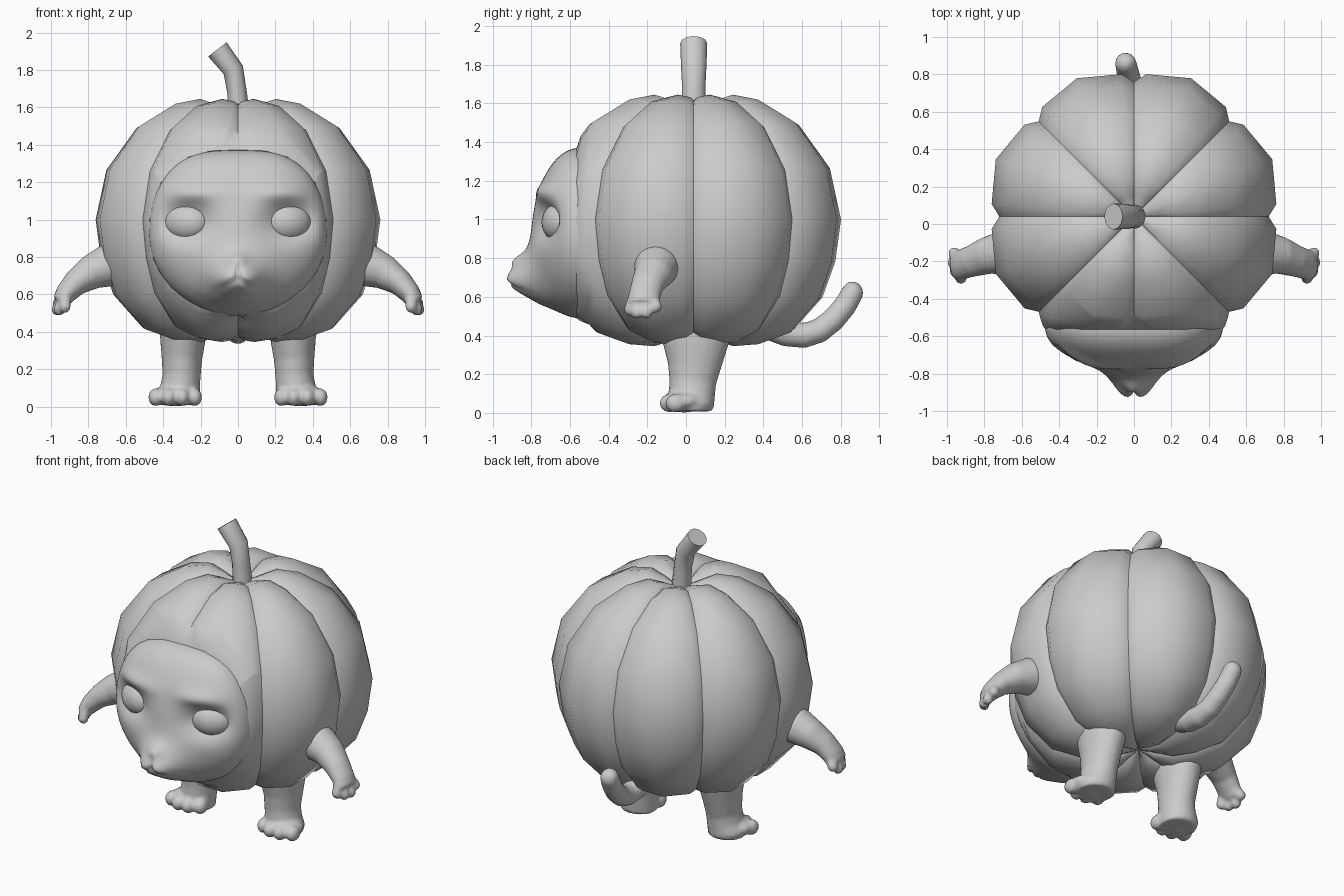
import bpy, bmesh, math
from mathutils import Vector, Matrix

if "Cube" in bpy.data.objects:
    bpy.data.objects.remove(bpy.data.objects["Cube"])

def finish(name, bm, fuse=0, mirror=False, angle=180):
    bmesh.ops.recalc_face_normals(bm, faces=bm.faces)
    me = bpy.data.meshes.new(name)
    bm.to_mesh(me)
    bm.free()
    ob = bpy.data.objects.new(name, me)
    bpy.context.collection.objects.link(ob)
    if fuse:
        m = ob.modifiers.new("fuse", 'REMESH')
        m.mode = 'VOXEL'
        m.voxel_size = fuse
        m.use_smooth_shade = True
        s = ob.modifiers.new("soften", 'SMOOTH')
        s.factor, s.iterations = 0.5, 4
    if mirror:
        ob.modifiers.new("mirror", 'MIRROR').use_mirror_merge = False
    bpy.ops.object.select_all(action='DESELECT')
    ob.select_set(True)
    bpy.context.view_layer.objects.active = ob
    if angle == 180:
        bpy.ops.object.shade_smooth()
    else:
        bpy.ops.object.shade_smooth_by_angle(angle=math.radians(angle))
    return ob

def bridge(bm, a, b):
    n = len(a)
    for i in range(n):
        bm.faces.new((a[i], a[(i + 1) % n], b[(i + 1) % n], b[i]))

def tube(bm, pts, side, n=16):
    """Elliptical tube: pts are (x, y, z, radius along side, other radius)."""
    rings, side = [], Vector(side)
    for i, p in enumerate(pts):
        c = Vector(p[:3])
        d = Vector(pts[min(i + 1, len(pts) - 1)][:3]) - Vector(pts[max(i - 1, 0)][:3])
        u = (side - d * side.dot(d) / d.length_squared).normalized()
        v = d.normalized().cross(u)
        rings.append([bm.verts.new(c + u * p[3] * math.cos(k * math.tau / n)
                                   + v * p[4] * math.sin(k * math.tau / n)) for k in range(n)])
    for a, b in zip(rings, rings[1:]):
        bridge(bm, a, b)
    bm.faces.new(rings[0])
    bm.faces.new(rings[-1])

def ball(bm, c, r, rot=Matrix()):
    m = Matrix.Translation(c) @ rot @ Matrix.Diagonal((*r, 1))
    bmesh.ops.create_uvsphere(bm, u_segments=24, v_segments=14, radius=1, matrix=m)

def outline(t):
    """Egg-shaped face opening in the x-z plane."""
    c, s = math.cos(t), math.sin(t)
    x = abs(c) ** (0.65 if s > 0 else 1.0)
    return math.copysign(0.475 * x, c), 0.93 + 0.44 * s

# Pumpkin body: eight lobes swept around, then cut open at the front
bm = bmesh.new()
profile = [(.03, 1.57), (.12, 1.61), (.22, 1.645), (.36, 1.62), (.57, 1.50), (.74, 1.27), (.80, 1.0),
           (.77, .78), (.70, .59), (.54, .415), (.36, .355), (.22, .345), (.10, .38), (.02, .41)]
lobe = [(0, .90), (5, .955), (22.5, 1.0), (40, .955)]
rings = []
for r, z in profile:
    ring = []
    for k in range(8):
        for deg, f in lobe:
            a = math.radians(45 * k + deg)
            fz = 1 - (1 - f) * .45
            ring.append(bm.verts.new((r * f * math.cos(a), .04 + r * f * math.sin(a), 1 + (z - 1) * fz)))
    rings.append(ring)
for a, b in zip(rings, rings[1:]):
    bridge(bm, a, b)
bm.faces.new(rings[0])
bm.faces.new(rings[-1])
bmesh.ops.bisect_plane(bm, geom=bm.verts[:] + bm.edges[:] + bm.faces[:], plane_co=(0, -.5, 0),
                       plane_no=(0, -1, 0), clear_outer=True)
# Hood rim, drawn in to the face opening and turned inside
edges = [e for e in bm.edges if e.is_boundary]
for y, scale in ((-.545, 1.06), (-.565, 1.005), (-.47, .97)):
    geo = bmesh.ops.extrude_edge_only(bm, edges=edges)['geom']
    edges = [g for g in geo if isinstance(g, bmesh.types.BMEdge)]
    for v in (g for g in geo if isinstance(g, bmesh.types.BMVert)):
        x, z = outline(math.atan2((v.co.z - .93) / .44, v.co.x / .475))
        if y == -.545:
            v.co = (v.co.x * .5 + x * .5, y, v.co.z * .5 + z * .5)
        else:
            v.co = (x * scale, y, .93 + (z - .93) * scale)
finish("pumpkin_body", bm, angle=50)

# Face: polar grid with a sculpted depth
def bump(x, z, cx, cz, sx, sz):
    return math.exp(-((x - cx) / sx) ** 2 - ((z - cz) / sz) ** 2)

def depth(x, z, t):
    x = abs(x)
    d = .25 * math.sqrt(max(0, 1 - t * t))
    edge = min(1, (1 - t) * 6)
    f = .15 * bump(x, z, 0, .68, .15, .13)            # muzzle
    f += .03 * bump(x, z, .065, .67, .06, .06)        # cheeks
    f += .03 * bump(x, z, 0, .79, .05, .035)          # nose
    f += .03 * bump(x, z, .25, 1.14, .15, .05)        # brow
    f -= .085 * bump(x, z, .27, .99, .13, .095)       # eye socket
    f -= .022 * bump(x, z, 0, .70, .014, .05)         # lip split
    f -= .022 * bump(x, z, .05, .655 - (x - .05) * .6, .05, .016)  # mouth
    return -.55 - d - f * edge

bm = bmesh.new()
N, R = 96, 44
rings = []
for j in range(R + 1):
    t = math.sin(math.pi / 2 * (j + .3) / (R + .3))
    ring = []
    for k in range(N):
        x, z = outline(k * math.tau / N)
        x, z = x * t, .9 + (z - .9) * t
        ring.append(bm.verts.new((x, depth(x, z, t), z)))
    rings.append(ring)
rings.append([bm.verts.new((v.co.x * .95, -.45, .9 + (v.co.z - .9) * .95)) for v in rings[-1]])
for a, b in zip(rings, rings[1:]):
    bridge(bm, a, b)
bm.faces.new(rings[0])
finish("face", bm)

# Eyes
bm = bmesh.new()
ball(bm, (.272, -.655, .985), (.125, .085, .10), Matrix.Rotation(math.radians(22), 4, 'Z'))
finish("eyes", bm, mirror=True)

# Stem
bm = bmesh.new()
tube(bm, [(.005, .04, 1.56, .065, .058), (-.005, .04, 1.68, .06, .052), (-.025, .04, 1.8, .066, .056),
          (-.11, .04, 1.91, .07, .062)], (0, 1, 0), 12)
finish("stem", bm, angle=45)

# Tail
bm = bmesh.new()
tail = [(0, .42, .45), (0, .52, .41), (0, .61, .40), (-.01, .69, .425), (-.02, .76, .48),
        (-.035, .82, .55), (-.045, .86, .62)]
tube(bm, [(*p, .07 - .002 * i, .07 - .002 * i) for i, p in enumerate(tail)], (1, 0, 0))
ball(bm, tail[-1], (.057, .057, .06))
finish("tail", bm, fuse=.013)

# Arms with four fingers
bm = bmesh.new()
tube(bm, [(.60, -.145, .77, .12, .12), (.71, -.155, .75, .115, .112), (.79, -.17, .715, .10, .092),
          (.87, -.20, .66, .085, .07), (.92, -.215, .605, .082, .058), (.95, -.22, .56, .082, .045)], (0, 1, 0))
for x, y, z in ((.925, -.29, .535), (.955, -.255, .52), (.967, -.205, .52), (.962, -.155, .55)):
    tube(bm, [(.925, -.22 + (y + .22) * .7, .60, .03, .032), (x, y, z, .031, .032)], (0, 1, 0), 12)
    ball(bm, (x, y, z), (.031, .031, .034))
finish("arms", bm, fuse=.011, mirror=True)

# Legs and feet with four toes
bm = bmesh.new()
tube(bm, [(.29, .05, .48, .13, .19), (.295, .05, .36, .122, .172), (.30, .045, .25, .108, .14),
          (.302, .035, .16, .102, .122), (.31, .03, .09, .108, .12), (.325, .03, .03, .12, .115),
          (.325, .03, .008, .108, .10)], (1, 0, 0), 20)
ball(bm, (.335, -.01, .06), (.132, .11, .058))
for x, y in ((.232, -.055), (.298, -.085), (.37, -.085), (.44, -.055)):
    ball(bm, (x, y, .05), (.04, .052, .048))
finish("legs", bm, fuse=.012, mirror=True)
